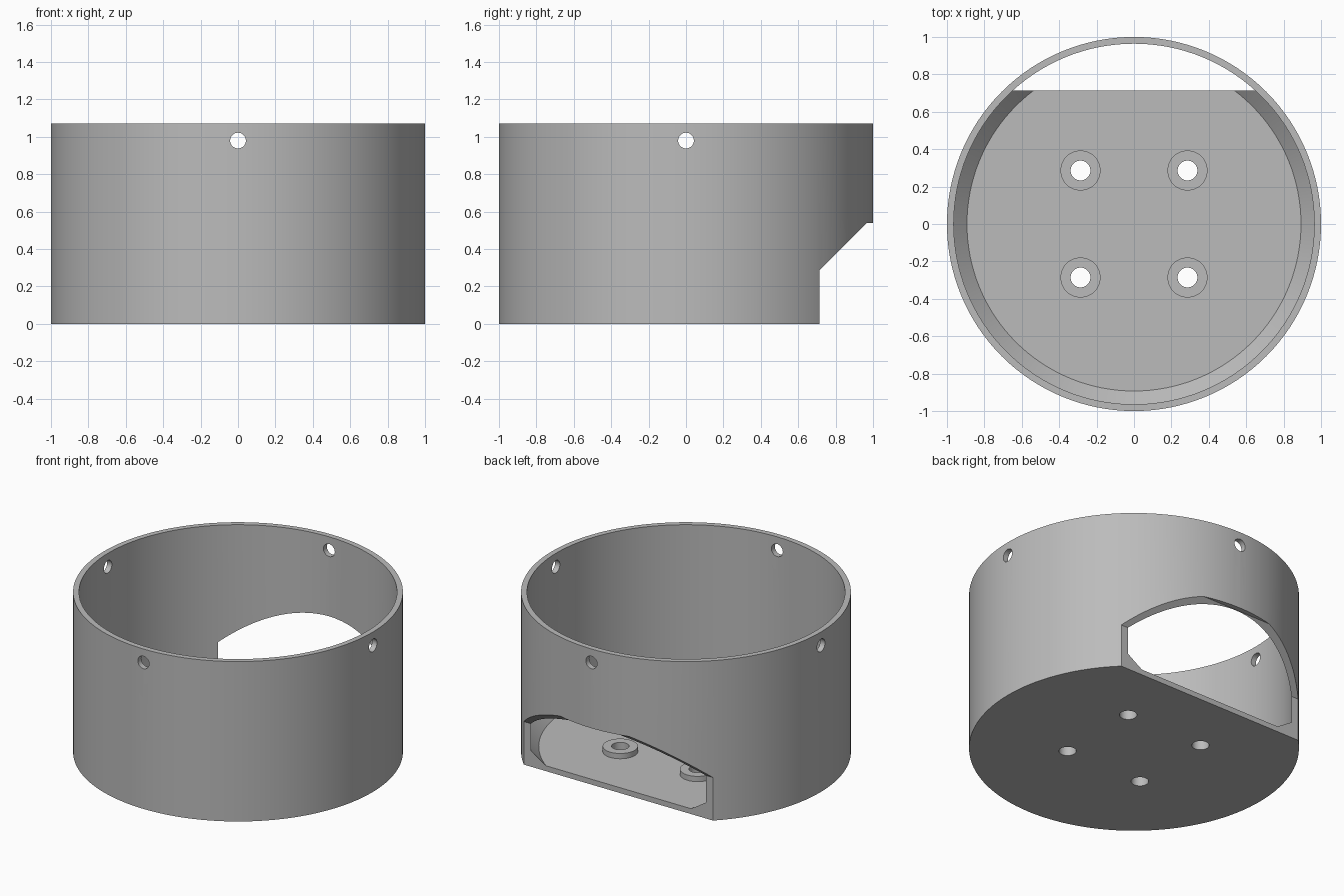
import bpy, bmesh, math
from mathutils import Matrix

if "Cube" in bpy.data.objects:
    bpy.data.objects.remove(bpy.data.objects["Cube"], do_unlink=True)

HEIGHT, WALL, BEVEL = 1.07, 0.036, 0.071
SEGMENTS = 128

grey = bpy.data.materials.new("plain grey")
grey.use_nodes = True
colour = (0.5, 0.5, 0.5, 1)
grey.diffuse_color = colour
grey.node_tree.nodes["Principled BSDF"].inputs["Base Color"].default_value = colour


def make_object(name, bm):
    bmesh.ops.recalc_face_normals(bm, faces=bm.faces)
    mesh = bpy.data.meshes.new(name)
    bm.to_mesh(mesh)
    bm.free()
    mesh.materials.append(grey)
    obj = bpy.data.objects.new(name, mesh)
    bpy.context.collection.objects.link(obj)
    return obj


def lathe(name, profile):
    """Spin an (r, z) profile, open on the axis at both ends, around z."""
    bm = bmesh.new()
    verts = [bm.verts.new((r, 0, z)) for r, z in profile]
    edges = [bm.edges.new(pair) for pair in zip(verts, verts[1:])]
    bmesh.ops.spin(bm, geom=verts + edges, cent=(0, 0, 0), axis=(0, 0, 1),
                   angle=math.tau, steps=SEGMENTS, use_merge=True)
    bmesh.ops.remove_doubles(bm, verts=bm.verts, dist=0.0001)
    bmesh.ops.holes_fill(bm, edges=[e for e in bm.edges if e.is_boundary])
    return make_object(name, bm)


def cylinder(name, radius, length, matrix, sides=40):
    bm = bmesh.new()
    bmesh.ops.create_cone(bm, cap_ends=True, segments=sides, radius1=radius,
                          radius2=radius, depth=length, matrix=matrix)
    return make_object(name, bm)


def combine(target, tool, operation):
    """Apply a boolean to the target and discard the tool."""
    tool.hide_render = True
    mod = target.modifiers.new(operation, 'BOOLEAN')
    mod.operation, mod.object, mod.solver = operation, tool, 'EXACT'
    bpy.context.view_layer.objects.active = target
    bpy.ops.object.modifier_apply(modifier=mod.name)
    bpy.data.objects.remove(tool, do_unlink=True)


# Open cup with a thin wall and a sloped fillet where it meets the floor
inner = 1 - WALL
cup = lathe("round_housing", [
    (inner - BEVEL, 0), (1, 0), (1, HEIGHT), (inner, HEIGHT),
    (inner, WALL + BEVEL), (inner - BEVEL, WALL)])

# Four raised mounting bosses with screw holes through the floor
spots = [(x, y) for x in (-0.286, 0.286) for y in (-0.286, 0.286)]
for x, y in spots:
    boss = cylinder("mounting_boss", 0.107, 0.053, Matrix.Translation((x, y, 0.045)))
    combine(cup, boss, 'UNION')
for x, y in spots:
    hole = cylinder("screw_hole", 0.053, 0.6, Matrix.Translation((x, y, 0)))
    combine(cup, hole, 'DIFFERENCE')

# Four small holes below the rim, made by two crossing bores
for axis in "XY":
    turn = Matrix.Translation((0, 0, 0.98)) @ Matrix.Rotation(math.pi / 2, 4, axis)
    combine(cup, cylinder("rim_hole", 0.042, 3, turn), 'DIFFERENCE')

# Rear opening: a vertical cut, then a slope, then a flat top
bm = bmesh.new()
outline = [(0.714, -0.2), (1.3, -0.2), (1.3, 0.54), (0.966, 0.54), (0.714, 0.288)]
side = bm.faces.new([bm.verts.new((-1.2, y, z)) for y, z in outline])
extruded = bmesh.ops.extrude_face_region(bm, geom=[side])["geom"]
bmesh.ops.translate(bm, vec=(2.4, 0, 0),
                    verts=[v for v in extruded if isinstance(v, bmesh.types.BMVert)])
combine(cup, make_object("rear_opening", bm), 'DIFFERENCE')

# Smooth curved walls, crisp edges
bpy.ops.object.select_all(action='DESELECT')
cup.select_set(True)
bpy.context.view_layer.objects.active = cup
bpy.ops.object.shade_smooth_by_angle(angle=math.radians(25))
